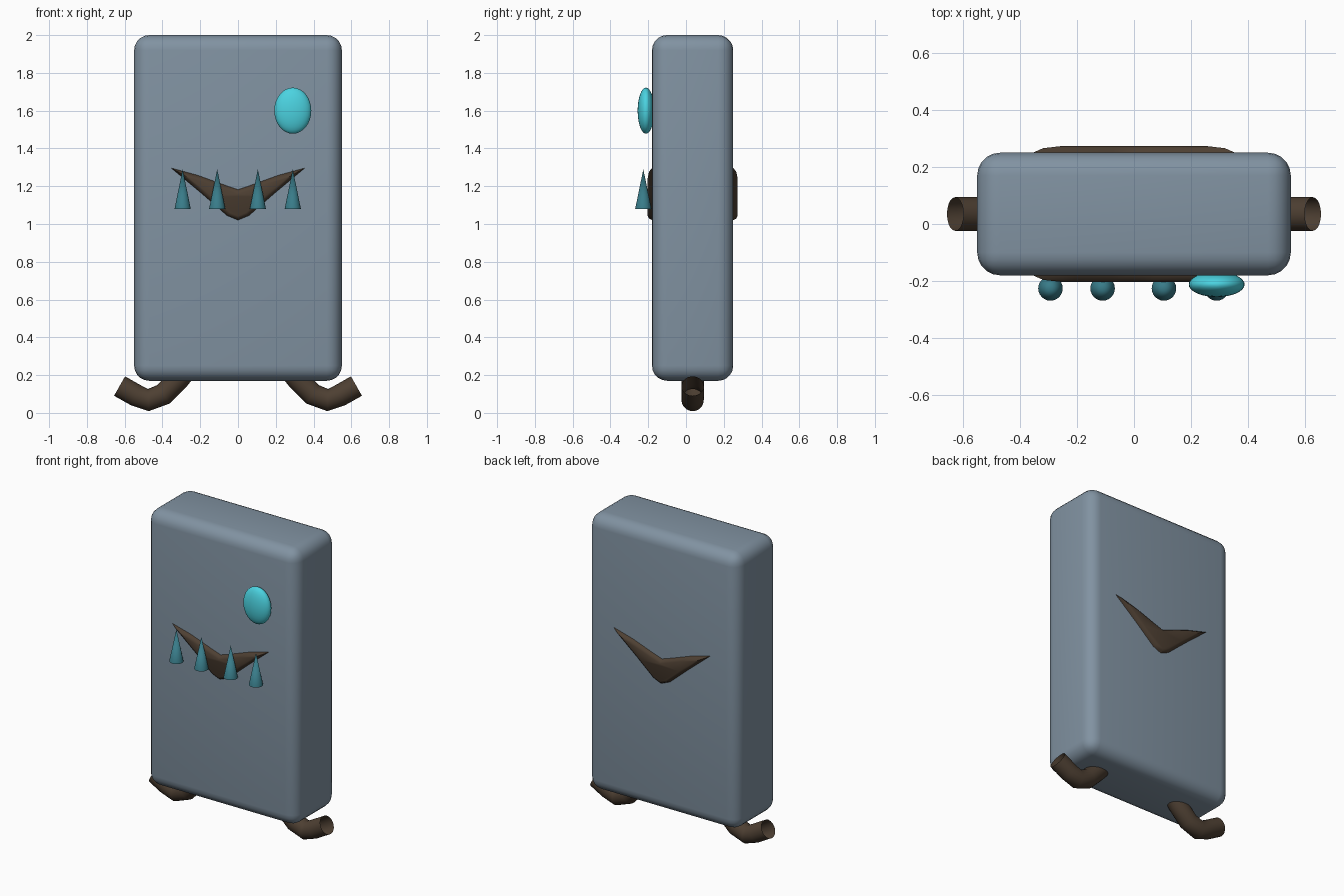
import bpy, bmesh, math
from mathutils import Matrix, Vector

if "Cube" in bpy.data.objects:
    bpy.data.objects.remove(bpy.data.objects["Cube"])


def material(name, rgb):
    m = bpy.data.materials.new(name)
    m.diffuse_color = (*rgb, 1)
    m.use_nodes = True
    m.node_tree.nodes["Principled BSDF"].inputs["Base Color"].default_value = m.diffuse_color
    return m


SLATE = material("slate", (0.22, 0.29, 0.36))
BROWN = material("brown", (0.075, 0.05, 0.032))
CYAN = material("cyan", (0.07, 0.65, 0.75))
TEAL = material("teal", (0.04, 0.20, 0.25))


def finish(bm, name, mat, angle=40):
    bmesh.ops.recalc_face_normals(bm, faces=bm.faces)
    me = bpy.data.meshes.new(name)
    bm.to_mesh(me)
    bm.free()
    me.materials.append(mat)
    me.shade_smooth()
    me.set_sharp_from_angle(angle=math.radians(angle))
    ob = bpy.data.objects.new(name, me)
    bpy.context.collection.objects.link(ob)
    return ob


def bridge(bm, a, b):
    n = len(a)
    for i in range(n):
        j = (i + 1) % n
        bm.faces.new((a[i], a[j], b[j], b[i]))


# Rounded slab body
bm = bmesh.new()
bmesh.ops.create_cube(bm, size=1, matrix=Matrix.Translation((0, 0.035, 1.085))
                      @ Matrix.Diagonal((1.10, 0.43, 1.83, 1)))
bmesh.ops.bevel(bm, geom=bm.edges[:], offset=0.08, segments=5, profile=0.5, affect='EDGES')
finish(bm, "body", SLATE)

# V-shaped mouth running through the body, rounded at front and back
upper = [(-0.366, 1.303), (-0.22, 1.263), (-0.08, 1.212), (0, 1.185),
         (0.08, 1.212), (0.22, 1.263), (0.366, 1.303)]
lower = [(0.20, 1.165), (0.06, 1.043), (0, 1.018), (-0.06, 1.043), (-0.20, 1.165)]
bm = bmesh.new()
rings = []
for y, s in ((-0.203, 0.70), (-0.196, 0.87), (-0.175, 1), (0.245, 1), (0.266, 0.87), (0.273, 0.70)):
    ring = []
    for x, z in upper + lower:
        mid = 1.10 + abs(x) * 0.55      # centre line of the V
        ring.append(bm.verts.new((x * s, y, mid + (z - mid) * s - abs(x) * (1 - s) * 0.55)))
    rings.append(ring)
for a, b in zip(rings, rings[1:]):
    bridge(bm, a, b)
bm.faces.new(rings[0])
bm.faces.new(rings[-1])
finish(bm, "mouth", BROWN)

# Single flattened eye
bm = bmesh.new()
bmesh.ops.create_uvsphere(bm, u_segments=32, v_segments=16, radius=1,
                          matrix=Matrix.Translation((0.29, -0.212, 1.60))
                          @ Matrix.Diagonal((0.098, 0.044, 0.122, 1)))
finish(bm, "eye", CYAN)

# Cone teeth
for i, x in enumerate((-0.293, -0.11, 0.105, 0.29)):
    bm = bmesh.new()
    bmesh.ops.create_cone(bm, cap_ends=True, segments=24, radius1=0.043, radius2=0,
                          depth=0.21, matrix=Matrix.Translation((x, -0.226, 1.185)))
    finish(bm, f"tooth_{i + 1}", TEAL, 60)

# Bent, open-ended tube feet
path = [(0.25, 0.26), (0.315, 0.18), (0.395, 0.098), (0.475, 0.068), (0.54, 0.093), (0.627, 0.142)]
R, SIDES = 0.059, 20
for side, name in ((-1, "left_foot"), (1, "right_foot")):
    bm = bmesh.new()
    pts = [Vector((side * x, 0.035, z)) for x, z in path]
    rings = []
    for i, p in enumerate(pts):
        t = (pts[min(i + 1, len(pts) - 1)] - pts[max(i - 1, 0)]).normalized()
        n = t.cross(Vector((0, 1, 0)))
        rings.append([bm.verts.new(p + R * (math.cos(a) * n + math.sin(a) * Vector((0, 1, 0))))
                      for a in (2 * math.pi * k / SIDES for k in range(SIDES))])
    for a, b in zip(rings, rings[1:]):
        bridge(bm, a, b)
    finish(bm, name, BROWN, 60)
